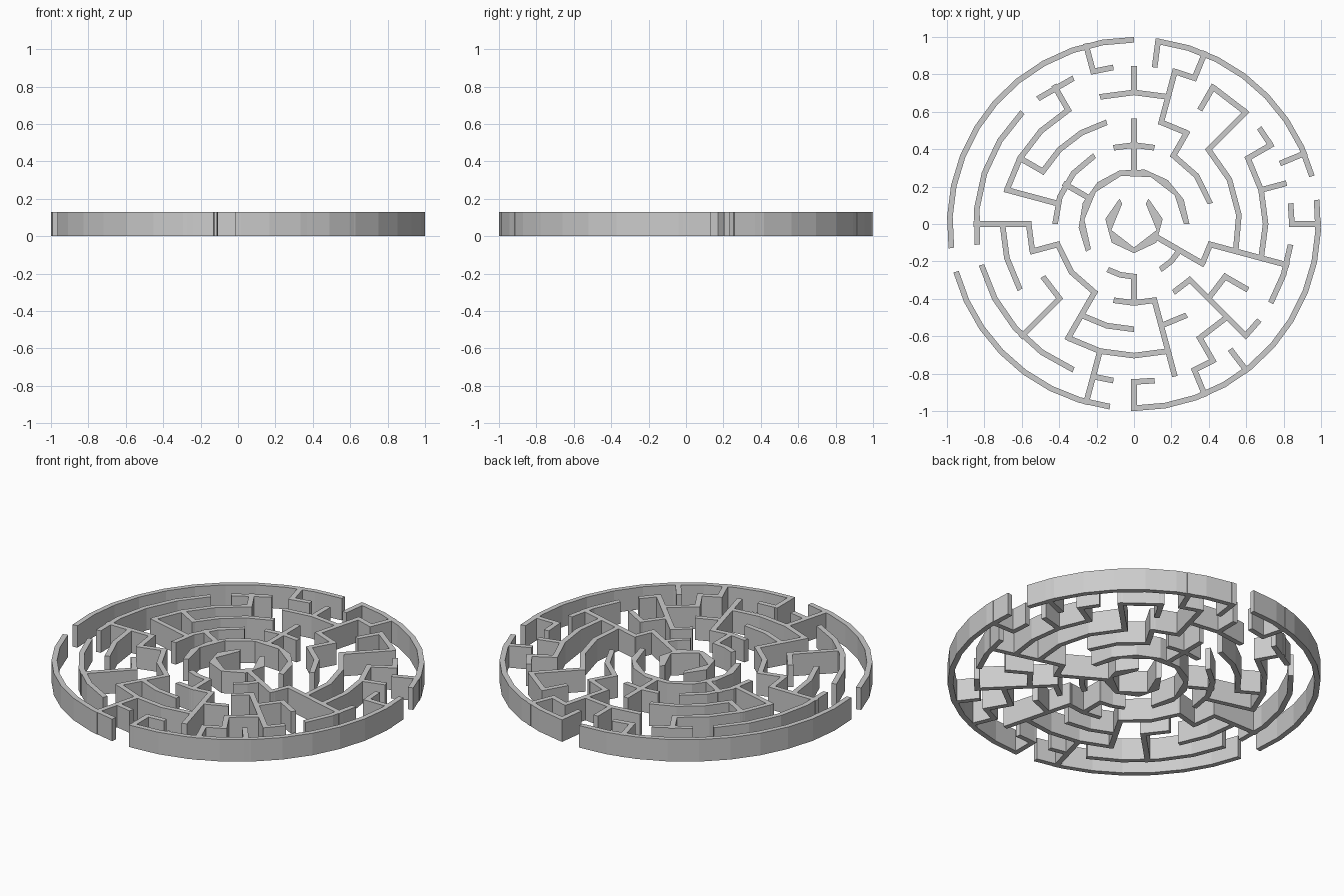
import bpy, bmesh
from math import cos, sin, radians, ceil

if "Cube" in bpy.data.objects:
    bpy.data.objects.remove(bpy.data.objects["Cube"])

STEP = 0.985 / 7      # spacing between ring walls
HALF = 0.015          # half wall thickness
HEIGHT = 0.13

# curved walls per ring: (start angle, end angle) in degrees
ARCS = {
    1: [(120, 420)],
    2: [(0, 210), (240, 270), (300, 330)],
    3: [(15, 60), (75, 105), (120, 180), (195, 240), (255, 285), (300, 315), (330, 345)],
    4: [(-15, 45), (60, 75), (105, 150), (180, 195), (210, 225), (240, 270),
        (285, 300), (315, 330)],
    5: [(-15, 30), (75, 105), (120, 165), (180, 210), (240, 285), (300, 315)],
    6: [(0, 7.5), (30, 37.5), (45, 60), (67.5, 75), (97.5, 105), (112.5, 127.5),
        (135, 187.5), (195, 247.5), (255, 262.5), (270, 277.5), (292.5, 300),
        (315, 322.5), (330, 352.5)],
    7: [(15, 82.5), (90, 187.5), (195, 262.5), (270, 367.5)],
}
# largest facet angle per ring (outer face)
FACET = {1: 50, 2: 27, 3: 23, 4: 20, 5: 16, 6: 16, 7: 10}

# straight walls: (angle, inner ring, outer ring)
SPOKES = [
    (0, 6, 7), (15, 5, 6), (22.5, 6, 7), (30, 5, 6), (45, 4, 6), (60, 3, 4),
    (60, 5, 6), (67.5, 6, 7), (75, 4, 6), (82.5, 6, 7), (90, 2, 4), (90, 5, 6),
    (105, 6, 7), (120, 5, 6), (150, 2, 3), (150, 4, 5), (165, 3, 5), (180, 4, 6),
    (195, 3, 4), (225, 4, 6), (240, 3, 5), (255, 5, 7), (270, 2, 3), (270, 6, 7),
    (285, 3, 6), (292.5, 6, 7), (300, 5, 6), (307.5, 6, 7), (315, 3, 6),
    (330, 1, 3), (330, 4, 5), (345, 3, 6),
]


def polar(r, a):
    return (r * cos(radians(a)), r * sin(radians(a)))


def add_wall(bm, outline):
    """Extrude a closed counter-clockwise outline to wall height."""
    lo = [bm.verts.new((x, y, 0)) for x, y in outline]
    hi = [bm.verts.new((x, y, HEIGHT)) for x, y in outline]
    bm.faces.new(hi)
    bm.faces.new(lo[::-1])
    n = len(lo)
    for i in range(n):
        j = (i + 1) % n
        bm.faces.new((lo[i], lo[j], hi[j], hi[i]))


def finish(bm, name):
    bmesh.ops.recalc_face_normals(bm, faces=bm.faces)
    mesh = bpy.data.meshes.new(name)
    bm.to_mesh(mesh)
    bm.free()
    bpy.context.collection.objects.link(bpy.data.objects.new(name, mesh))


def on_arc(ring, angle):
    return any(a <= angle + t <= b for a, b in ARCS[ring] for t in (-360, 0, 360))


# curved ring walls; the small rings have coarser inner faces
for ring, spans in ARCS.items():
    bm = bmesh.new()
    r = ring * STEP
    for a, b in spans:
        n = ceil((b - a) / FACET[ring])
        m = n - 2 if ring < 3 and n > 4 else n
        outer = [polar(r + HALF, a + (b - a) * i / n) for i in range(n + 1)]
        inner = [polar(r - HALF, b - (b - a) * i / m) for i in range(m + 1)]
        add_wall(bm, outer + inner)
    finish(bm, f"ring_wall_{ring}")

# straight spoke walls, lengthened to close corners where they meet a ring
bm = bmesh.new()
for angle, k0, k1 in SPOKES:
    r0 = k0 * STEP - (HALF * 0.95 if on_arc(k0, angle) else 0)
    r1 = k1 * STEP + (HALF * 0.95 if on_arc(k1, angle) else 0)
    c, s = polar(1, angle)
    add_wall(bm, [(u * c - v * s, u * s + v * c)
                  for u, v in ((r0, -HALF), (r1, -HALF), (r1, HALF), (r0, HALF))])
finish(bm, "spoke_walls")
